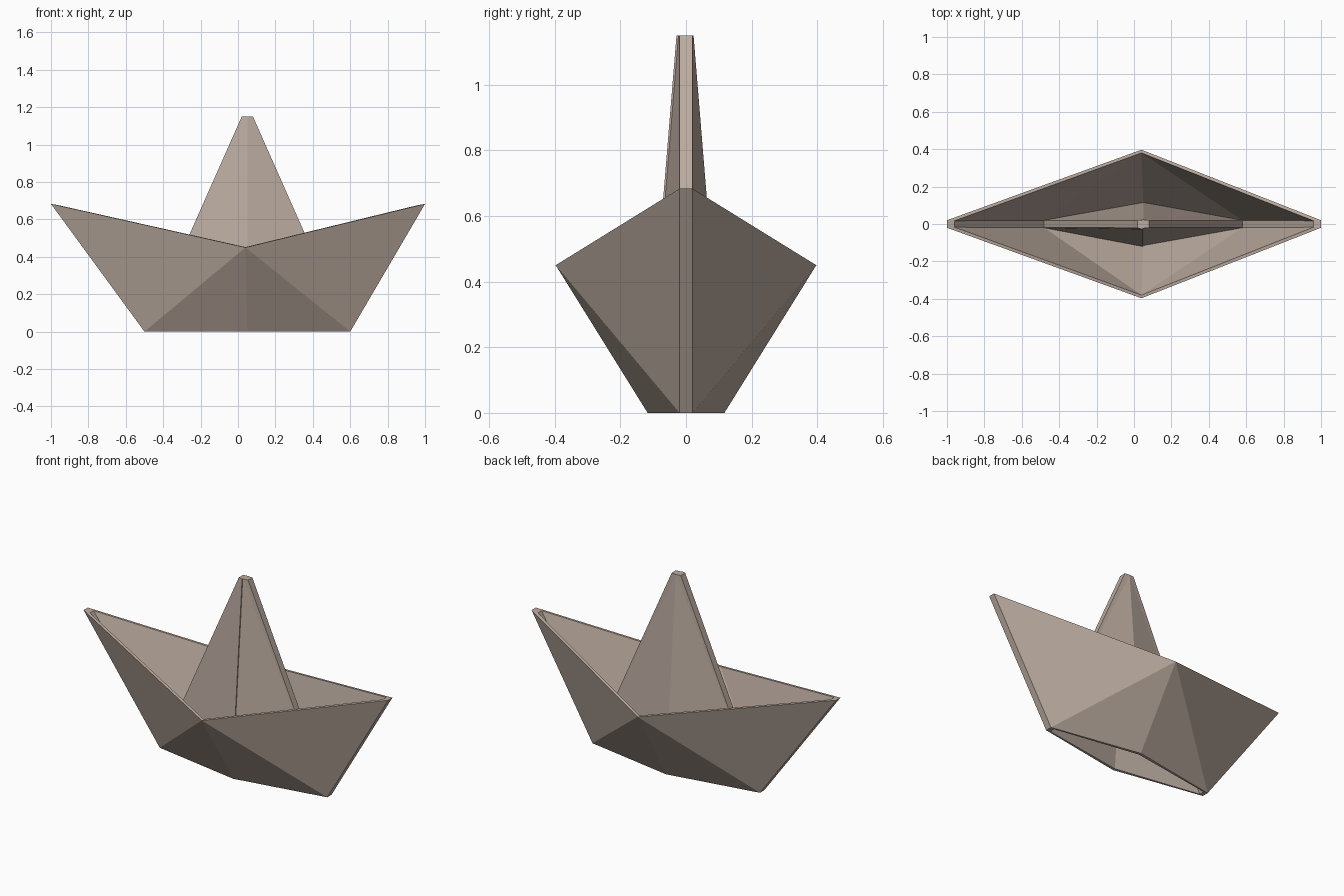
import bpy, bmesh

if "Cube" in bpy.data.objects:
    bpy.data.objects.remove(bpy.data.objects["Cube"])

paper = bpy.data.materials.new("warm_grey_paper")
paper.diffuse_color = (0.50, 0.41, 0.35, 1)
paper.use_nodes = True
paper.node_tree.nodes["Principled BSDF"].inputs["Base Color"].default_value = paper.diffuse_color


def ring(x0, xm, x1, y_end, y_mid, z_end, z_mid):
    """Six-sided loop: blunt left and right ends, one fold in the middle of each side."""
    return [(x0, -y_end, z_end), (xm, -y_mid, z_mid), (x1, -y_end, z_end),
            (x1, y_end, z_end), (xm, y_mid, z_mid), (x0, y_end, z_end)]


def shell(name, rings, caps=()):
    """Join successive rings; long side panels split from the end of the lower ring to the mid fold."""
    bm = bmesh.new()
    loops = [[bm.verts.new(p) for p in r] for r in rings]
    for a, b in zip(loops, loops[1:]):
        low, high = (a, b) if a[1].co.z < b[1].co.z else (b, a)
        for i in range(6):
            j = (i + 1) % 6
            if i in (2, 5):                       # blunt ends
                bm.faces.new((low[i], low[j], high[j], high[i]))
                continue
            end, mid = (i, j) if i in (0, 3) and i % 3 != 1 else (j, i)
            bm.faces.new((low[end], low[mid], high[mid]))
            bm.faces.new((low[end], high[mid], high[end]))
    for c in caps:
        bm.faces.new(loops[c])
    # wind everything consistently, then make the first face of the outer skin point outward
    bmesh.ops.recalc_face_normals(bm, faces=bm.faces)
    me = bpy.data.meshes.new(name)
    bm.to_mesh(me)
    bm.free()
    me.materials.append(paper)
    ob = bpy.data.objects.new(name, me)
    bpy.context.collection.objects.link(ob)
    return ob


base_outer = ring(-0.50, 0.05, 0.60, 0.02, 0.117, 0, 0)
base_inner = ring(-0.475, 0.05, 0.575, 0.016, 0.100, 0, 0)
joint = ring(-0.48, 0.05, 0.58, 0.02, 0.115, 0.022, 0.022)

# Folded hull and hollow sail share one skin, open underneath
shell("paper_boat", [
    ring(0.035, 0.05, 0.065, 0.010, 0.014, 1.12, 1.12),   # inside of the peak
    base_inner,
    base_outer,
    ring(-1.0, 0.04, 1.0, 0.02, 0.397, 0.683, 0.45),      # outer rim
    ring(-0.96, 0.04, 0.96, 0.017, 0.380, 0.676, 0.452),  # inner rim
    joint,
    ring(0.02, 0.05, 0.08, 0.02, 0.023, 1.15, 1.15),      # peak
], caps=(0, -1))

# Overlapping paper flap on the front left half of the sail
bm = bmesh.new()
flap = [(-0.478, -0.021, 0.022), (0.047, -0.121, 0.022), (0.047, -0.029, 1.15), (0.02, -0.021, 1.15)]
front = bm.faces.new([bm.verts.new(p) for p in flap])
ext = bmesh.ops.extrude_face_region(bm, geom=[front])
for v in ext["geom"]:
    if isinstance(v, bmesh.types.BMVert):
        v.co.y += 0.006
bmesh.ops.recalc_face_normals(bm, faces=bm.faces)
mesh = bpy.data.meshes.new("sail_flap")
bm.to_mesh(mesh)
bm.free()
mesh.materials.append(paper)
bpy.context.collection.objects.link(bpy.data.objects.new("sail_flap", mesh))
